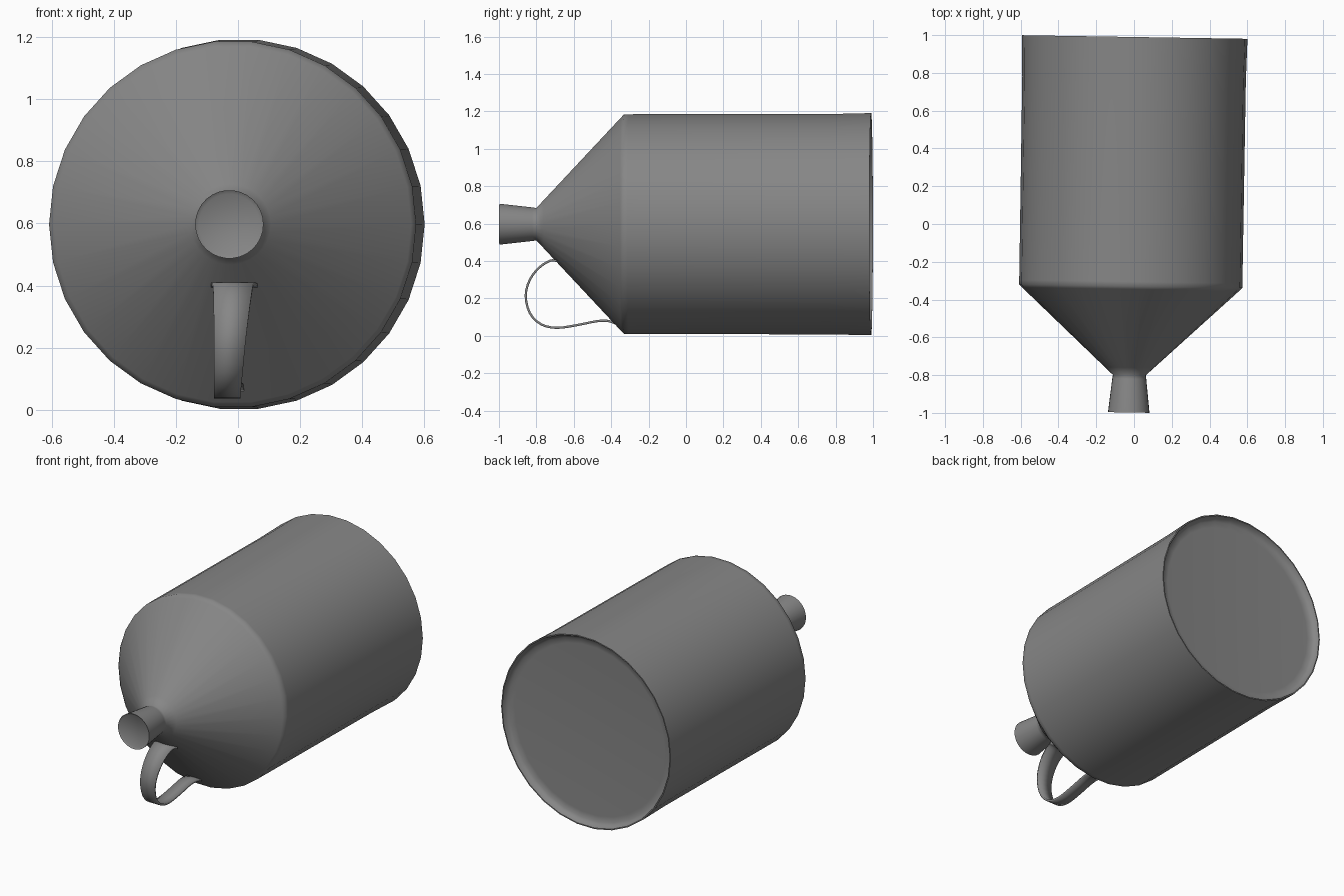
import bpy, bmesh, math
from mathutils import Vector

if "Cube" in bpy.data.objects:
    bpy.data.objects.remove(bpy.data.objects["Cube"])

SIDES = 30
grey = bpy.data.materials.new("dark_grey")
grey.diffuse_color = (0.24, 0.24, 0.24, 1)
grey.use_nodes = True
grey.node_tree.nodes["Principled BSDF"].inputs["Base Color"].default_value = grey.diffuse_color


def finish(name, bm, angle):
    bmesh.ops.recalc_face_normals(bm, faces=bm.faces)
    me = bpy.data.meshes.new(name)
    bm.to_mesh(me)
    bm.free()
    me.materials.append(grey)
    ob = bpy.data.objects.new(name, me)
    bpy.context.collection.objects.link(ob)
    bpy.ops.object.select_all(action='DESELECT')
    ob.select_set(True)
    bpy.context.view_layer.objects.active = ob
    bpy.ops.object.shade_smooth_by_angle(angle=math.radians(angle))
    return ob


def lathe(name, profile):
    """Revolve (y, radius) pairs around the y axis and cap both ends."""
    bm = bmesh.new()
    rings = []
    for y, r in profile:
        ring = []
        for i in range(SIDES):
            a = math.tau * (i + 0.5) / SIDES + math.pi / 2
            ring.append(bm.verts.new((r * math.cos(a), y, r * math.sin(a))))
        rings.append(ring)
    for a, b in zip(rings, rings[1:]):
        for i in range(SIDES):
            j = (i + 1) % SIDES
            bm.faces.new((a[i], a[j], b[j], b[i]))
    bm.faces.new(rings[0])
    bm.faces.new(rings[-1])
    return finish(name, bm, 58)


def strap(name, path, thickness):
    """Flat band through (y, z, x_centre, width) points, smoothed by Catmull-Rom."""
    pts = [Vector(p) for p in path]
    pts = [2 * pts[0] - pts[1]] + pts + [2 * pts[-1] - pts[-2]]
    samples = []
    for p0, p1, p2, p3 in zip(pts, pts[1:], pts[2:], pts[3:]):
        for k in range(3):
            t = k / 3
            samples.append(0.5 * (2 * p1 + (p2 - p0) * t
                           + (2 * p0 - 5 * p1 + 4 * p2 - p3) * t * t
                           + (3 * p1 - p0 - 3 * p2 + p3) * t ** 3))
    samples.append(pts[-2])
    bm = bmesh.new()
    pairs = [[bm.verts.new((s[2] + e * s[3] / 2, s[0], s[1])) for e in (-1, 1)]
             for s in samples]
    for a, b in zip(pairs, pairs[1:]):
        bm.faces.new((a[0], a[1], b[1], b[0]))
    ob = finish(name, bm, 40)
    mod = ob.modifiers.new("thickness", 'SOLIDIFY')
    mod.thickness = thickness
    mod.offset = 0
    return ob


# Body: flared spout, cone shoulder, barrel and recessed base
body = lathe("jug_body", [
    (-0.990, 0.098), (-0.998, 0.110), (-0.820, 0.090), (-0.800, 0.087),
    (-0.760, 0.130), (-0.345, 0.575), (-0.330, 0.591), (-0.305, 0.591),
    (0.770, 0.592), (0.980, 0.597), (0.990, 0.597), (0.990, 0.590),
    (0.970, 0.583), (0.955, 0.565), (0.952, 0.530),
])
body.location = (-0.012, 0, 0.597)
body.rotation_euler.z = -0.016

# Strap handle under the spout, flared where it meets the cone
strap("handle", [
    (-0.690, 0.400, -0.012, 0.150), (-0.725, 0.402, -0.016, 0.132),
    (-0.785, 0.365, -0.018, 0.122), (-0.835, 0.300, -0.022, 0.112),
    (-0.857, 0.215, -0.027, 0.102), (-0.835, 0.122, -0.031, 0.092),
    (-0.775, 0.062, -0.034, 0.086), (-0.690, 0.043, -0.035, 0.085),
    (-0.580, 0.058, -0.034, 0.085), (-0.480, 0.078, -0.033, 0.085),
    (-0.420, 0.080, -0.030, 0.090), (-0.375, 0.066, -0.028, 0.095),
], 0.012)
